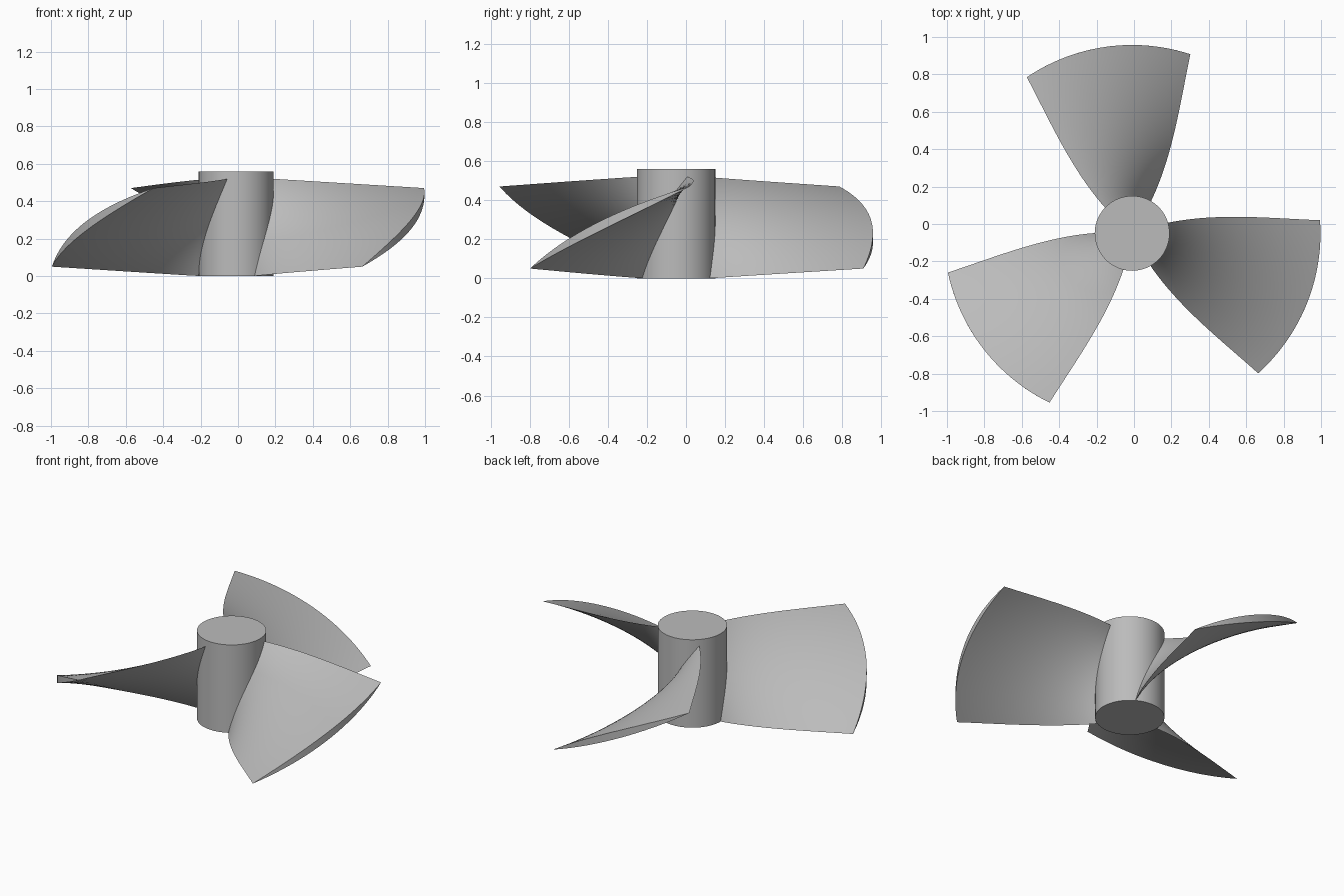
import bpy, bmesh, math
from mathutils import Vector

cube = bpy.data.objects.get("Cube")
if cube:
    bpy.data.objects.remove(cube, do_unlink=True)

CENTRE = Vector((-0.01, -0.05, 0))
HUB_RADIUS, HUB_HEIGHT = 0.2, 0.56
ROOT, TIP = 0.185, 1.007
ROWS, CHORD = 20, 24

grey = bpy.data.materials.new("plain_grey")
grey.use_nodes = True
grey.diffuse_color = (0.5, 0.5, 0.5, 1)
grey.node_tree.nodes["Principled BSDF"].inputs["Base Color"].default_value = grey.diffuse_color


def finish(bm, name):
    """Turn a bmesh into a shaded grey object on the shaft axis."""
    bmesh.ops.recalc_face_normals(bm, faces=bm.faces)
    mesh = bpy.data.meshes.new(name)
    bm.to_mesh(mesh)
    bm.free()
    mesh.materials.append(grey)
    obj = bpy.data.objects.new(name, mesh)
    bpy.context.collection.objects.link(obj)
    obj.location = CENTRE
    bpy.ops.object.select_all(action='DESELECT')
    obj.select_set(True)
    bpy.context.view_layer.objects.active = obj
    bpy.ops.object.shade_smooth_by_angle(angle=math.radians(30))
    return obj


def section(r):
    """Closed lens-shaped section, wrapped on a cylinder of radius r."""
    s = (r - HUB_RADIUS) / (TIP - HUB_RADIUS)
    half = math.radians(38.5 - 20 * (r - 0.2) + 11.5 * (r - 0.2) * (r - 0.616))
    middle = math.radians(-22)
    low, high = 0.05 * max(s, 0.005), 0.52 - 0.05 * s
    arc, rise = 2 * half * r, high - low
    length = math.hypot(arc, rise)
    # over the convex upper side, then back along the flatter underside
    loop = [(i / CHORD, 0.035) for i in range(CHORD + 1)]
    loop += [(i / CHORD, -0.01) for i in range(CHORD - 1, 0, -1)]
    points = []
    for t, thick in loop:
        bulge = thick * 4 * t * (1 - t)
        angle = middle - half + (arc * t - bulge * rise / length) / r
        z = low + rise * t + bulge * arc / length
        points.append((r * math.cos(angle), r * math.sin(angle), z))
    return points


def blade(name, turn):
    bm = bmesh.new()
    rings = [[bm.verts.new(p) for p in section(ROOT + (TIP - ROOT) * k / ROWS)]
             for k in range(ROWS + 1)]
    n = len(rings[0])
    for a, b in zip(rings, rings[1:]):
        for i in range(n):
            j = (i + 1) % n
            bm.faces.new((a[i], a[j], b[j], b[i]))
    # end caps as strips between the upper and lower sides
    for ring in (rings[0], rings[-1]):
        for i in range(CHORD):
            corners = (ring[i], ring[i + 1], ring[(n - i - 1) % n], ring[(n - i) % n])
            bm.faces.new(list(dict.fromkeys(corners)))
    finish(bm, name).rotation_euler.z = turn


# hub
bm = bmesh.new()
bmesh.ops.create_cone(bm, cap_ends=True, segments=96, radius1=HUB_RADIUS,
                      radius2=HUB_RADIUS, depth=HUB_HEIGHT)
bmesh.ops.translate(bm, verts=bm.verts, vec=(0, 0, HUB_HEIGHT / 2))
finish(bm, "hub")

# three twisted blades
for k, side in enumerate(("left", "back", "right")):
    blade(side + "_blade", k * math.tau / 3)
